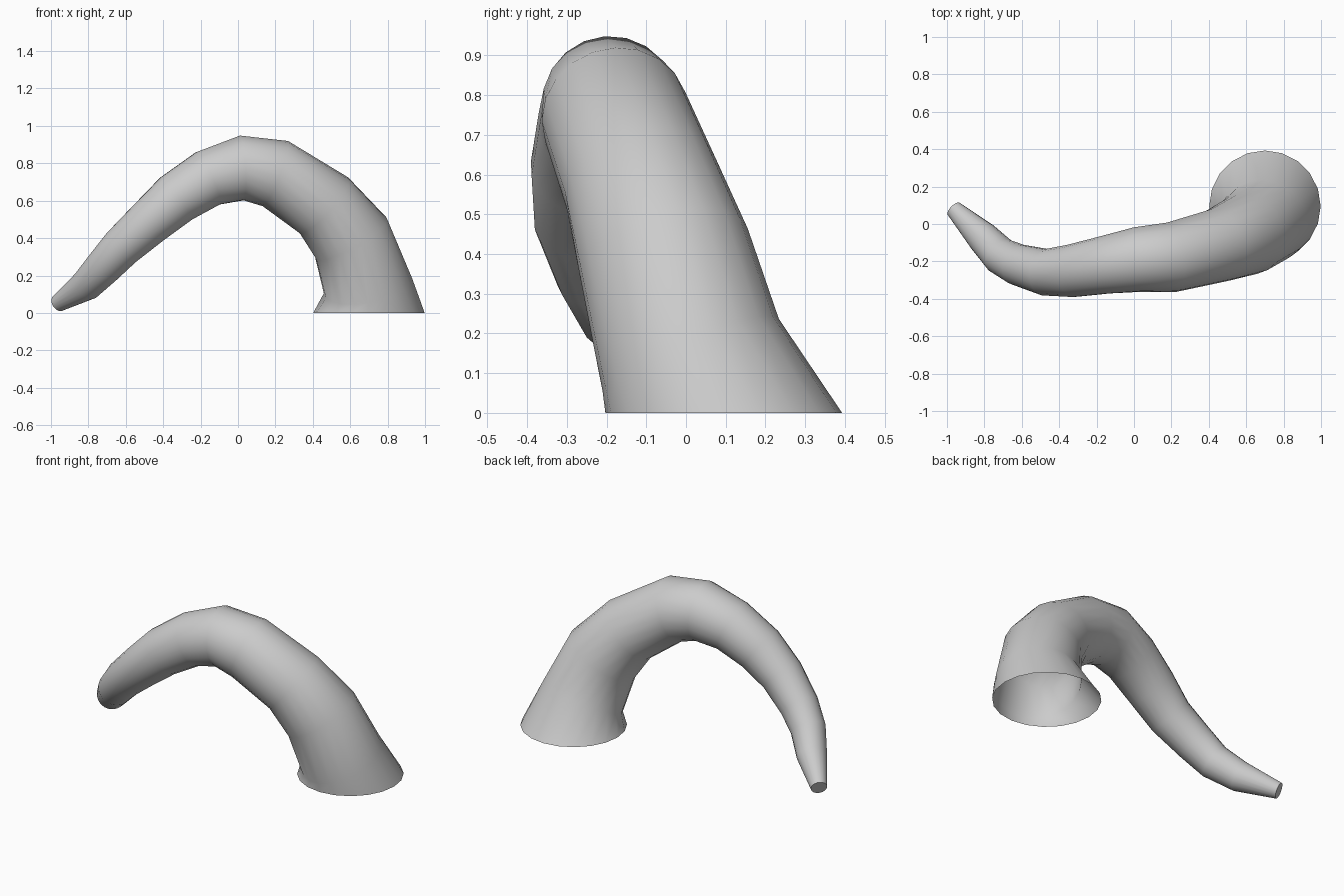
import bpy, bmesh, math
from mathutils import Vector

if "Cube" in bpy.data.objects:
    bpy.data.objects.remove(bpy.data.objects["Cube"])

SIDES = 20
# Spine of the tapering tube: x, y, z, radius
SPINE = [
    (0.70, 0.095, 0.0, 0.298),
    (0.695, 0.012, 0.145, 0.24),
    (0.605, -0.055, 0.40, 0.22),
    (0.46, -0.112, 0.575, 0.198),
    (0.20, -0.178, 0.745, 0.187),
    (0.02, -0.19, 0.775, 0.174),
    (-0.16, -0.22, 0.72, 0.155),
    (-0.33, -0.25, 0.612, 0.142),
    (-0.475, -0.258, 0.485, 0.125),
    (-0.622, -0.217, 0.352, 0.111),
    (-0.715, -0.17, 0.25, 0.10),
    (-0.81, -0.07, 0.15, 0.086),
    (-0.963, 0.08, 0.051, 0.046),
]
pts = [Vector(s[:3]) for s in SPINE]

bm = bmesh.new()
rings = []
side = Vector((1, 0, 0))
for i, (p, s) in enumerate(zip(pts, SPINE)):
    # Each ring faces along the spine; the base ring lies flat on the ground
    if i == 0:
        n = Vector((0, 0, 1))
    elif i == len(pts) - 1:
        n = (p - pts[i - 1]).normalized()
    else:
        n = ((pts[i + 1] - p).normalized() + (p - pts[i - 1]).normalized()).normalized()
    side = (side - n * side.dot(n)).normalized()
    up = n.cross(side)
    rings.append([bm.verts.new(p + s[3] * (side * math.cos(a) + up * math.sin(a)))
                  for a in (2 * math.pi * k / SIDES for k in range(SIDES))])

# Skin between rings, open at the base
for a, b in zip(rings, rings[1:]):
    for k in range(SIDES):
        j = (k + 1) % SIDES
        bm.faces.new((a[k], a[j], b[j], b[k]))
# Flat tip
bm.faces.new(rings[-1])

mesh = bpy.data.meshes.new("tentacle")
bm.to_mesh(mesh)
bm.free()
tentacle = bpy.data.objects.new("tentacle", mesh)
bpy.context.collection.objects.link(tentacle)
bpy.context.view_layer.objects.active = tentacle
tentacle.select_set(True)
bpy.ops.object.shade_smooth_by_angle(angle=math.radians(40))
